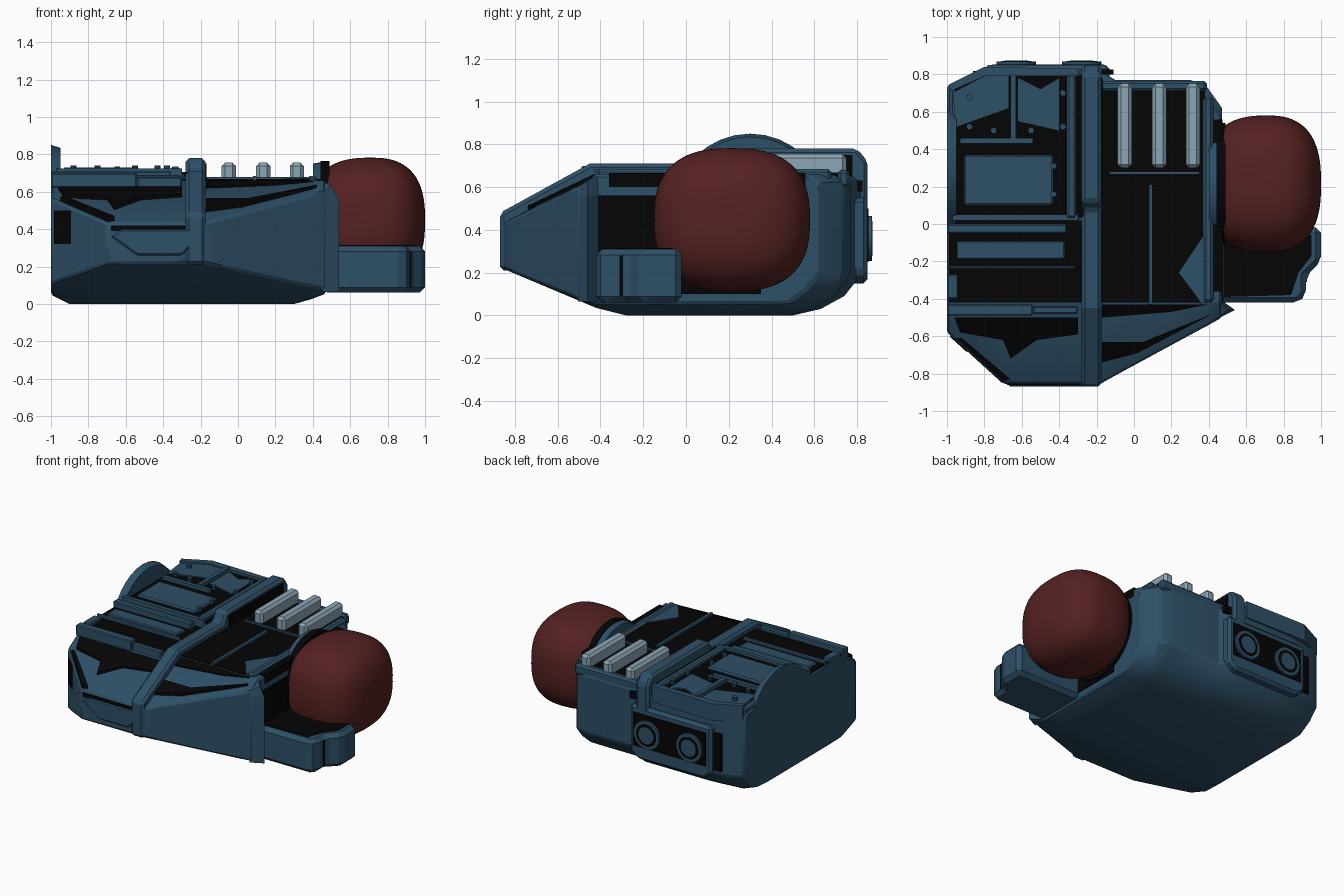
import bpy, bmesh, math
from mathutils import Vector


def material(name, rgb):
    m = bpy.data.materials.new(name)
    m.diffuse_color = (*rgb, 1)
    return m


BLUE = material("steel_blue", (0.027, 0.08, 0.135))
BLACK = material("near_black", (0.0015, 0.0015, 0.0015))
RED = material("dark_red", (0.092, 0.0155, 0.0155))
PALE = material("pale_steel", (0.26, 0.38, 0.46))


def finish(name, bm, mat, bevel=0, smooth=False):
    bmesh.ops.recalc_face_normals(bm, faces=bm.faces)
    me = bpy.data.meshes.new(name)
    bm.to_mesh(me)
    bm.free()
    ob = bpy.data.objects.new(name, me)
    bpy.context.collection.objects.link(ob)
    me.materials.append(mat)
    if bevel:
        b = ob.modifiers.new("bevel", 'BEVEL')
        b.width, b.segments, b.limit_method = bevel, 1, 'ANGLE'
        b.angle_limit = math.radians(35)
    if smooth:
        bpy.ops.object.select_all(action='DESELECT')
        ob.select_set(True)
        bpy.context.view_layer.objects.active = ob
        bpy.ops.object.shade_smooth_by_angle(angle=math.radians(32))
    return ob


def loft(name, rings, mat, bevel=0, smooth=False):
    """Skin a list of equal-length closed rings and cap both ends."""
    bm = bmesh.new()
    vs = [[bm.verts.new(p) for p in r] for r in rings]
    n = len(vs[0])
    for a, b in zip(vs, vs[1:]):
        for i in range(n):
            bm.faces.new((a[i], a[(i + 1) % n], b[(i + 1) % n], b[i]))
    bm.faces.new(vs[0])
    bm.faces.new(vs[-1])
    return finish(name, bm, mat, bevel, smooth)


def slab(name, pts, z0, z1, mat, bevel=0):
    """Plan polygon extruded upwards."""
    return loft(name, [[(x, y, z) for x, y in pts] for z in (z0, z1)], mat, bevel)


def box(name, x0, x1, y0, y1, z0, z1, mat, bevel=0):
    return slab(name, [(x0, y0), (x1, y0), (x1, y1), (x0, y1)], z0, z1, mat, bevel)


def roof(y):
    return 0.66 + min(0, y + 0.42) * 0.477


def roof_plate(name, pts, h, mat):
    """Thin plate lying on the sloping front roof."""
    return loft(name, [[(x, y, roof(y) + d) for x, y in pts] for d in (-0.02, h)], mat)


def disc(name, centre, r, depth, axis, mat, segs=32, r2=None):
    bm = bmesh.new()
    bmesh.ops.create_cone(bm, cap_ends=True, segments=segs, radius1=r, radius2=r2 or r, depth=depth)
    rot = Vector((0, 0, 1)).rotation_difference(Vector(axis)).to_matrix()
    bmesh.ops.rotate(bm, verts=bm.verts, matrix=rot)
    bmesh.ops.translate(bm, verts=bm.verts, vec=centre)
    return finish(name, bm, mat, 0, True)


# Main hull: (x, front y, back y, floor z) stations
rings = []
stations = [(-1, -0.58, 0.74, 0.05), (-0.9, -0.673, 0.79, 0), (-0.7, -0.855, 0.82, 0),
            (-0.18, -0.855, 0.82, 0), (-0.1, -0.81, 0.77, 0), (0.3, -0.593, 0.77, 0),
            (0.39, -0.545, 0.74, 0.025), (0.47, -0.5, 0.62, 0.055)]
for x, yf, yb, zf in stations:
    zt, zb = roof(yf), max(zf, 0.06 - (yf + 0.46) * 0.4)
    s = yb / 0.82
    rings.append([(x, yf, zb), (x, yf, zt - 0.02), (x, -0.42, 0.66),
                  (x, yb - 0.05, 0.66), (x, yb, 0.62), (x, yb, 0.19),
                  (x, 0.74 * s, 0.09 + zf / 2), (x, 0.63 * s, 0.03 + zf / 2),
                  (x, 0.5 * s, zf), (x, -0.28, zf), (x, -0.42, max(zf, 0.035))])
loft("hull", rings, BLUE, 0.012, True)
corner = [(0.45, -0.505), (0.54, -0.46), (0.47, -0.41), (0.45, -0.41)]
loft("hull_front_corner", [[(x, y, z) for x, y in corner] for z in (0.065, 0.56)]
     + [[(0.45, -0.505, 0.6), (0.5, -0.46, 0.63), (0.46, -0.41, 0.655), (0.45, -0.41, 0.655)]], BLUE)

# Band that wraps over the hull
band = [(-0.87, 0.21), (-0.87, 0.48), (-0.45, 0.71), (0.08, 0.71), (0.12, 0.78), (0.8, 0.78),
        (0.85, 0.72), (0.85, 0.17), (0.78, 0.17), (0.78, 0.6), (-0.45, 0.6), (-0.8, 0.4), (-0.8, 0.21)]
loft("wrap_band", [[(x, y, z) for y, z in band] for x in (-0.28, -0.175)], BLUE, 0.018)
box("band_side_shadow", -0.18, -0.169, 0.14, 0.78, 0.65, 0.75, BLACK)
box("band_back_shadow", -0.17, -0.11, 0.8, 0.826, 0.58, 0.63, BLACK)

# Right deck, its rims and ridge
slab("deck_plate", [(-0.18, -0.42), (0.38, -0.42), (0.38, 0.71), (-0.18, 0.71)], 0.64, 0.668, BLACK)
box("deck_side_rim", 0.37, 0.425, -0.42, 0.68, 0.62, 0.685, BLUE, 0.015)
box("deck_side_shadow", 0.42, 0.472, -0.36, 0.56, 0.6, 0.667, BLACK)
box("deck_back_rim", -0.18, 0.39, 0.71, 0.765, 0.6, 0.68, BLUE, 0.015)
box("deck_ridge", 0.08, 0.1, -0.43, 0.21, 0.65, 0.685, BLUE)
box("deck_cross_rim", -0.13, 0.35, 0.265, 0.28, 0.65, 0.68, BLUE)
slab("deck_gusset", [(0.36, -0.42), (0.38, -0.42), (0.38, -0.05), (0.24, -0.26)], 0.65, 0.674, BLUE)
for i, x in enumerate((-0.05, 0.135, 0.315)):
    box(f"cooling_fin_{i + 1}", x - 0.038, x + 0.038, 0.3, 0.75, 0.65, 0.755, PALE, 0.018)

# Dark patches on the sloping front roof and walls
roof_plate("roof_patch_left", [(-0.96, -0.5), (-0.3, -0.5), (-0.3, -0.59), (-0.52, -0.62),
                               (-0.66, -0.72), (-0.7, -0.62), (-0.93, -0.58)], 0.006, BLACK)
roof_plate("roof_edge_left", [(-0.95, -0.61), (-0.92, -0.61), (-0.66, -0.83), (-0.7, -0.84)], 0.006, BLACK)
roof_plate("roof_patch_right", [(-0.17, -0.43), (0.4, -0.43), (0.2, -0.47), (-0.17, -0.5)], 0.006, BLACK)
roof_plate("roof_edge_right", [(-0.17, -0.63), (0.05, -0.63), (0.42, -0.48), (0.02, -0.69),
                               (-0.17, -0.74)], 0.006, BLACK)
slab("front_corner_patch", [(-0.98, -0.595), (-0.89, -0.678), (-0.894, -0.685), (-0.985, -0.602)],
     0.32, 0.5, BLACK)
box("right_wall_patch", 0.46, 0.478, -0.41, 0.35, 0.1, 0.56, BLACK)

# Front intake plate
intake = [(-0.68, 0.36), (-0.62, 0.4), (-0.23, 0.4), (-0.23, 0.33), (-0.3, 0.26), (-0.54, 0.26)]
loft("front_intake", [[(x, y, z) for x, z in intake] for y in (-0.82, -0.869)], BLUE, 0.01)
box("intake_shadow", -0.68, -0.28, -0.862, -0.85, 0.39, 0.42, BLACK)

# Raised left rear platform with its panels
slab("rear_platform", [(-0.99, 0.02), (-0.28, 0.02), (-0.28, 0.82), (-0.8, 0.82), (-0.99, 0.74)],
     0.6, 0.7, BLUE, 0.02)
slab("platform_inlay", [(-0.96, 0.05), (-0.35, 0.05), (-0.35, 0.8), (-0.8, 0.8), (-0.96, 0.72)],
     0.69, 0.706, BLACK)
box("platform_front_rim", -0.97, -0.3, 0.02, 0.05, 0.68, 0.725, BLUE)
box("platform_side_rim", -0.36, -0.31, 0.03, 0.8, 0.68, 0.735, BLUE, 0.012)
box("platform_side_shadow", -0.31, -0.27, 0.04, 0.79, 0.68, 0.706, BLACK)
slab("platform_back_rim", [(-0.98, 0.71), (-0.8, 0.79), (-0.3, 0.79), (-0.3, 0.83), (-0.8, 0.84),
                           (-0.99, 0.745)], 0.6, 0.725, BLUE)
slab("platform_corner_plate", [(-0.95, 0.52), (-0.67, 0.62), (-0.67, 0.79), (-0.8, 0.79), (-0.97, 0.7)],
     0.7, 0.714, BLUE)
slab("platform_centre_plate", [(-0.62, 0.55), (-0.4, 0.5), (-0.4, 0.78), (-0.5, 0.72), (-0.62, 0.78)],
     0.7, 0.714, BLUE)
box("access_panel", -0.91, -0.43, 0.1, 0.37, 0.7, 0.725, BLUE, 0.01)
box("cross_pipe", -0.93, -0.54, 0.43, 0.46, 0.7, 0.73, BLUE)
box("long_pipe", -0.66, -0.63, 0.46, 0.8, 0.7, 0.735, BLUE)
rivets = [(-0.88, 0.68), (-0.88, 0.52), (-0.75, 0.5), (-0.55, 0.5), (-0.38, 0.7), (-0.38, 0.52),
          (-0.43, 0.31), (-0.43, 0.16)]
for i, (x, y) in enumerate(rivets):
    disc(f"rivet_{i + 1}", (x, y, 0.725), 0.017, 0.03, (0, 0, 1), BLUE, 10)

# Left front deck with rails
box("front_deck_plate", -0.99, -0.27, -0.42, 0.02, 0.64, 0.667, BLACK)
for i, (x0, x1, y0, y1, z) in enumerate([
        (-1, -0.36, -0.05, 0.0, 0.71), (-0.95, -0.37, -0.19, -0.09, 0.685),
        (-1, -0.31, -0.24, -0.225, 0.69), (-1, -0.54, -0.49, -0.43, 0.7),
        (-0.54, -0.3, -0.48, -0.44, 0.68), (-1, -0.94, -0.4, -0.27, 0.69)]):
    box(f"deck_rail_{i + 1}", x0, x1, y0, y1, 0.62, z, BLUE, 0.007)

# Round shoulder disc at the flat left end
disc("shoulder_disc", (-0.975, 0.3, 0.49), 0.36, 0.05, (1, 0, 0), BLUE, 32, 0.345)

# Rear exhaust housing with two ports
housing = [(-0.8, 0.55), (-0.13, 0.55), (-0.13, 0.2), (-0.19, 0.15), (-0.74, 0.15), (-0.8, 0.2)]
loft("exhaust_housing", [[(x, y, z) for x, z in housing] for y in (0.72, 0.85)], BLUE, 0.02)
box("exhaust_backing", -0.76, -0.16, 0.84, 0.854, 0.25, 0.5, BLACK)
box("housing_shadow", -0.86, -0.79, 0.78, 0.817, 0.22, 0.5, BLACK)
for i, x in enumerate((-0.63, -0.28)):
    for part, r, y, m in (("rim", 0.105, 0.87, BLUE), ("gap", 0.082, 0.8715, BLACK), ("core", 0.062, 0.873, BLUE)):
        disc(f"exhaust_{part}_{i + 1}", (x, y - 0.02, 0.36), r, 0.04, (0, 1, 0), m)

# Side pod under the ball
slab("side_pod", [(0.45, -0.42), (0.88, -0.42), (0.92, -0.38), (0.92, -0.28), (1.0, -0.2),
                  (1.0, -0.02), (0.45, -0.02)], 0.06, 0.31, BLUE, 0.03)
slab("pod_top_plate", [(0.48, -0.39), (0.84, -0.38), (0.88, -0.26), (0.95, -0.17), (0.95, -0.06),
                       (0.48, -0.06)], 0.3, 0.316, BLACK)
box("pod_groove", 0.9, 0.926, -0.31, -0.27, 0.09, 0.28, BLACK)

# Collar and rounded red ball
disc("ball_collar", (0.465, 0.215, 0.44), 0.325, 0.05, (1, 0, 0), BLACK, 40)
disc("ball_collar_ring", (0.44, 0.215, 0.44), 0.31, 0.08, (1, 0, 0), BLUE, 40, 0.325)
bm = bmesh.new()
bmesh.ops.create_icosphere(bm, subdivisions=5, radius=1)
for v in bm.verts:
    k = sum(abs(c) ** 2.6 for c in v.co) ** (-1 / 2.6)
    rx = 0.29 if v.co.x > 0 else 0.34
    v.co = Vector((0.71 + rx * v.co.x * k, 0.215 + 0.365 * v.co.y * k, 0.447 + 0.335 * v.co.z * k))
finish("red_ball", bm, RED, 0, True)
